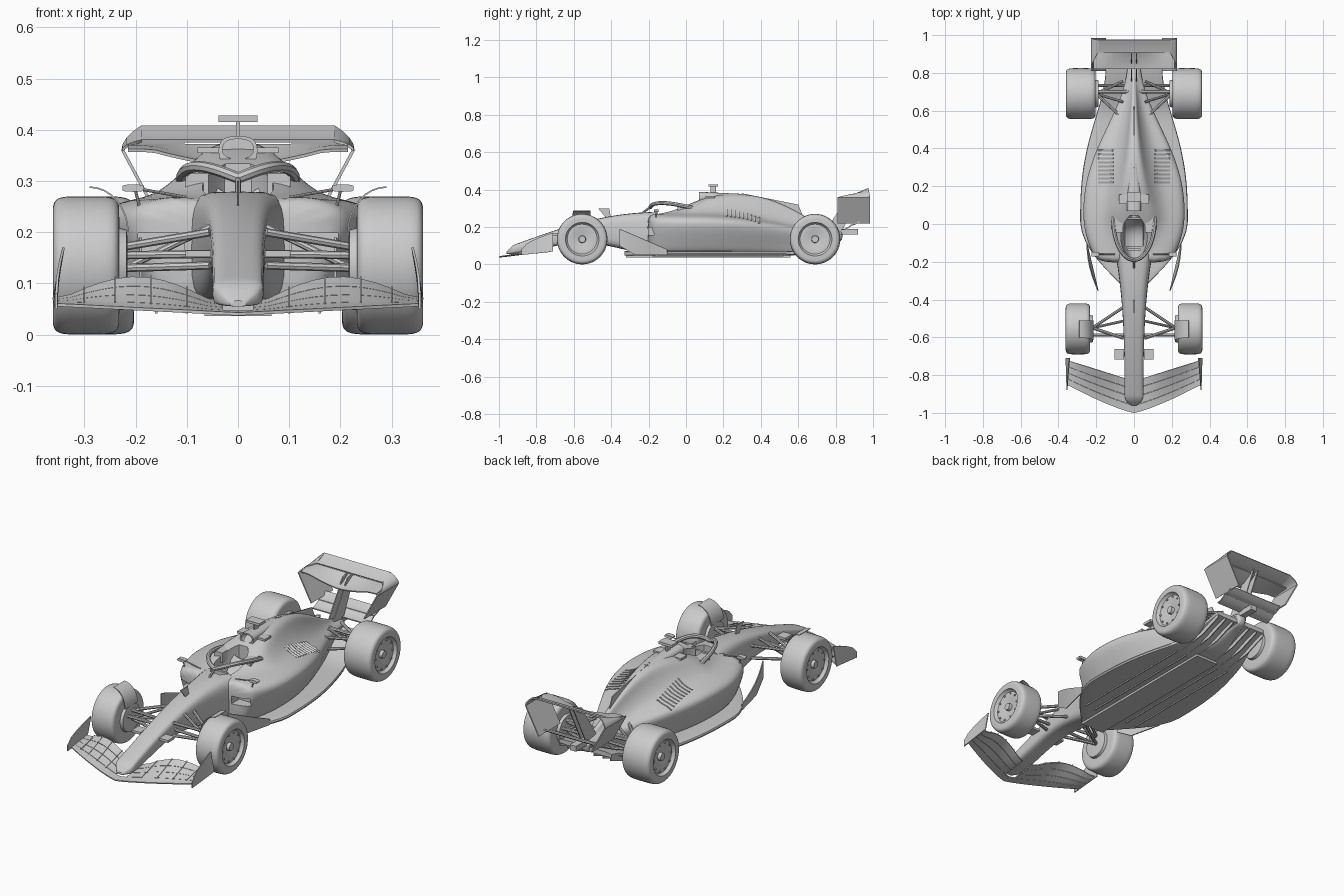
import bpy, bmesh
from math import sin, cos, pi, radians
from mathutils import Vector

cube = bpy.data.objects.get("Cube")
if cube:
    bpy.data.objects.remove(cube)

shade = (.6, .6, .6, 1)
grey = bpy.data.materials.new("plain_grey")
grey.use_nodes = True
grey.diffuse_color = shade
grey.node_tree.nodes["Principled BSDF"].inputs["Base Color"].default_value = shade


def steps(count):
    return [i / count for i in range(count + 1)]


def mix(start, end, t):
    return start + (end - start) * t


def ease(t):
    t = min(1, max(0, t))
    return t * t * (3 - 2 * t)


def finish(name, data, subdivide=0, thick=0, mirror=False, cutters=()):
    """Make the object, add and apply its modifiers, shade it."""
    ob = bpy.data.objects.new(name, data)
    bpy.context.collection.objects.link(ob)
    data.materials.append(grey)
    if subdivide:
        ob.modifiers.new("smooth", "SUBSURF").levels = subdivide
    if thick:
        solid = ob.modifiers.new("thickness", "SOLIDIFY")
        solid.thickness, solid.offset = thick, 0
    if mirror:
        ob.modifiers.new("mirror", "MIRROR").use_mirror_merge = False
    for cutter in cutters:
        cut = ob.modifiers.new("cut", "BOOLEAN")
        cut.operation, cut.object, cut.solver = "DIFFERENCE", cutter, "EXACT"
    bpy.ops.object.select_all(action="DESELECT")
    ob.select_set(True)
    bpy.context.view_layer.objects.active = ob
    bpy.ops.object.convert(target="MESH")
    ob = bpy.context.view_layer.objects.active
    bpy.ops.object.shade_smooth_by_angle(angle=radians(35))
    return ob


def skin(name, rows, closed=False, **options):
    """Skin rows of points: closed rows make a capped loft, open rows a sheet."""
    bm = bmesh.new()
    verts = [[bm.verts.new(point) for point in row] for row in rows]
    count = len(rows[0])
    for a, b in zip(verts, verts[1:]):
        for i in range(count if closed else count - 1):
            j = (i + 1) % count
            bm.faces.new((a[i], a[j], b[j], b[i]))
    if closed:
        bm.faces.new(verts[0])
        bm.faces.new(verts[-1])
    bmesh.ops.recalc_face_normals(bm, faces=bm.faces)
    mesh = bpy.data.meshes.new(name)
    bm.to_mesh(mesh)
    bm.free()
    return finish(name, mesh, **options)


def loft(name, rows, **options):
    return skin(name, rows, closed=True, **options)


def plate(name, x, outline, thick=.005, **options):
    """Upright plate from a (y, z) outline."""
    mesh = bpy.data.meshes.new(name)
    mesh.from_pydata([(x, y, z) for y, z in outline], [], [range(len(outline))])
    return finish(name, mesh, thick=thick, **options)


def box(name, centre, size, **options):
    centre, half = Vector(centre), Vector(size) / 2
    corners = ((-1, -1), (1, -1), (1, 1), (-1, 1))
    return loft(name, [[centre + half * Vector((a, end, b)) for a, b in corners]
                       for end in (-1, 1)], **options)


def rod(name, points, radius, mirror=True):
    curve = bpy.data.curves.new(name, "CURVE")
    curve.dimensions, curve.bevel_depth, curve.bevel_resolution = "3D", radius, 2
    curve.use_fill_caps = True
    spline = curve.splines.new("POLY")
    spline.points.add(len(points) - 1)
    for target, point in zip(spline.points, points):
        target.co = (*point, 1)
    return finish(name, curve, mirror=mirror)


def power(value, exponent):
    return abs(value) ** exponent * (1 if value >= 0 else -1)


def oval(y, width, bottom, top, exponent=.5):
    """Superellipse ring across the car."""
    angles = [2 * pi * t for t in steps(24)[:-1]]
    return [(width * power(cos(a), exponent), y,
             mix(bottom, top, .5 + power(sin(a), exponent) / 2)) for a in angles]


def disc(y, z, x, radius, count=48):
    angles = [2 * pi * t for t in steps(count)[:-1]]
    return [(x, y + radius * cos(a), z + radius * sin(a)) for a in angles]


# Cutters for the cockpit opening, side inlets and air intake
cockpit = loft("cockpit_cutter", [oval(mix(-.2, .06, t), .07 * sin(pi * t) ** .6, .16, .4, .8)
                                  for t in steps(16)[1:-1]])
inlet = box("inlet_cutter", (.15, -.22, .178), (.09, .16, .04), mirror=True)
intake = loft("intake_cutter", [oval(y, .03, .343, .382, .8) for y in (0, .13)])
cutters = (cockpit, inlet, intake)
for cutter in cutters:
    cutter.hide_render = True


# Nose and chassis
def chassis_ring(t):
    tip = min(1, .1 + 20 * t) ** .5
    low = .055 + .06 * sin(pi * t) ** 2
    high = .09 + .19 * sin(pi / 2 * t)
    return oval(mix(-.96, -.15, t), (.05 + .05 * t ** 3) * tip, low, mix(low, high, tip))


loft("nose_and_chassis", [chassis_ring(t) for t in steps(48)], cutters=[cockpit])


# Sidepods and engine cover in one lofted skin
def body_ring(y):
    front, rear = max(0, .05 - y) / .26, max(0, y - .05) / .79
    full = 1 - ease(rear ** 1.2)
    waist = .035 + .235 * full - .08 * front ** 2
    shoulder = .17 + .09 * full
    cover = .012 + .11 * (1 - rear) ** 2 - .035 * front
    spine = .268 + .11 * ease((y + .2) / .42) - .195 * ease(max(0, (y - .22) / .62) ** 1.4)
    base = .05 + .07 * ease((y - .6) / .24)
    half = [(0, base), (waist / 2, base), (waist * .75, base + .01), (waist * .82, base + .05),
            (waist, mix(base, shoulder, .7)), (waist, mix(base, shoulder, .9)),
            (waist * .86, shoulder), (waist * .35 + cover * .6, shoulder + .01),
            (cover, mix(shoulder, spine, .6)), (cover * .72, spine - .005), (0, spine)]
    return [(x, y, z) for x, z in half] + [(-x, y, z) for x, z in half[-2:0:-1]]


body = loft("sidepods_and_engine_cover", [body_ring(mix(-.21, .84, t)) for t in steps(20)],
            subdivide=2, cutters=[cockpit, inlet])
loft("air_intake", [oval(mix(.07, .32, t), .038 - .02 * t * t, .33, .388 - .012 * t, .75)
                    for t in steps(6)], cutters=[intake])
plate("spine_fin", 0, [(.25, .35), (.3, .38), (.6, .32), (.65, .2)])
for cutter in cutters:
    bpy.data.objects.remove(cutter)

# Cooling louvres laid on the cover
bpy.context.view_layer.update()
for t in steps(8):
    row = []
    for across in steps(3):
        spot = (mix(.11, .19, across), mix(.22, .39, t), 1)
        hit, place, normal, face = body.ray_cast(spot, (0, 0, -1))
        if hit:
            row.append([place + Vector((0, -.005, 0)), place + Vector((0, .005, .004))])
    skin("louvre", row, thick=.003, mirror=True)


# Floor, plank, strakes, diffuser and front fences
def floor_ring(y):
    front, rear = min(1, (y + .33) / .35), max(0, y) / .82
    width = .06 + .225 * sin(pi / 2 * front) - .135 * ease(rear ** 1.5)
    base = .047 + .08 * ease((y - .55) / .3)
    return oval(y, width, base, base + .024, .35)


loft("floor", [floor_ring(mix(-.33, .82, t)) for t in steps(24)])
box("plank", (0, .12, .044), (.13, .88, .016))
for x in (.1, .16):
    box("floor_strake", (x, .17, .048), (.005, .7, .014), mirror=True)
for x in (.05, .1, .145):
    plate("diffuser_fence", x, [(.55, .045), (.7, .065), (.82, .11), (.82, .14)], mirror=True)
skin("floor_fence", [[(mix(.19, .25, t) + .015 * z * sin(pi * t), mix(-.355, -.1, t), height)
                      for z, height in ((0, .1 - .05 * ease(3 * t)), (1, .19 - .11 * t))]
                     for t in steps(6)], thick=.005, mirror=True)

# Wheels: rounded tyre running into a dished rim, bolts and inner drum
radius = .135
dish = [(.004, .088), (.012, .085), (.016, .08), (.014, .06),
        (.026, .03), (.026, .02), (.01, .018), (.01, .01)]
for end, y, inner, outer in (("front", -.555, .232, .362), ("rear", .69, .203, .361)):
    profile = [(mix(inner, outer, .5 - power(cos(pi * t), .4) / 2),
                mix(.09, radius, sin(pi * t) ** .4)) for t in steps(24)]
    profile += [(outer - depth, r) for depth, r in dish]
    loft(end + "_wheel", [disc(y, radius, x, r) for x, r in profile], mirror=True)
    loft(end + "_brake_drum", [disc(y, radius, inner + depth, r)
                               for depth, r in ((-.016, .055), (-.014, .07), (.03, .08))], mirror=True)
    for t in steps(10)[1:]:
        angle = 2 * pi * t
        loft("rim_bolt", [disc(y + .07 * cos(angle), radius + .07 * sin(angle), outer - depth, .005, 8)
                          for depth in (.02, .01)], mirror=True)

# Winglets over the front wheels
skin("wheel_winglet", [[(.29 - .075 * cos(pi / 2 * t), y, .2 + .088 * sin(pi / 2 * t))
                        for y in (-.6 - .015 * (1 - t), -.51)] for t in steps(8)], thick=.003, mirror=True)

# Suspension: two wishbones, a pushrod and a track rod at each wheel
for end, y, root, hub, reach in (("front", -.55, .055, .22, .11), ("rear", .69, .06, .2, -.13)):
    for high, low in ((.2, .172), (.135, .13)):
        for along in (reach, -reach / 2):
            rod(end + "_wishbone", [(root, y + along, high), (hub, y, low)], .008)
    rod(end + "_pushrod", [(root, y + reach / 3, .21), (hub, y, .13)], .007)
    rod(end + "_track_rod", [(root / 2, y - reach / 3, .158), (hub, y - reach / 3, .155)], .008)
rod("rear_driveshaft", [(.03, .7, .185), (.2, .7, .185)], .009)


# Front wing: four slotted elements, brackets and end plates
tip = .355


def wing_point(x, chord):
    span = x / tip
    rise = .045 * sin(pi * min(1, max(0, (x - .05) / .29)))
    return (x, mix(-1 + .15 * span ** 1.25, -.83 + .11 * span, chord),
            mix(.04 + .018 * span, .062 + .008 * span + rise, chord ** 1.3))


for i in range(4):
    spans = steps(12)[min(i, 1):]
    skin("front_wing_element", [[wing_point(tip * s, (i + part) / 4) for part in (0, .5, .96)]
                                for s in spans], thick=.006, mirror=True)
for x in (.1, .17, .24, .3):
    edge = [wing_point(x, t)[1:] for t in (.2, .5, .8, 1)]
    plate("wing_bracket", x, edge + [(y, z + .006) for y, z in edge[::-1]], thick=.003, mirror=True)
skin("front_wing_end_plate", [[(tip + .005 * t, y, .05 + .02 * t), (tip - .014 * t, y, .08 + .09 * t ** .6)]
                              for t in steps(6) for y in [mix(-.88, -.71, t)]], thick=.005, mirror=True)

# Rear wing: main plane, flap, curved end plates, beam wing and pillars
main, flap = [], []
for x in [.215 * t for t in steps(8)]:
    lift = .03 * min(1, x / .17) ** 1.6
    main.append([(x, .82, .33 + lift), (x, .86, .337 + lift), (x, .915, .37)])
    flap.append([(x, .91, .378), (x, .94, .388), (x, .975, .406)])
skin("rear_wing_main", main, thick=.006, mirror=True)
skin("rear_wing_flap", flap[:-1], thick=.006, mirror=True)
rows = []
for t in steps(16):
    corner = max(0, 1 - 4 * t)
    x = .225 - .075 * max(0, t - .25) / .75 - .037 * corner ** 2
    z = mix(.406, .22, t)
    rows.append([(x, .81 + .1 * corner, z - .028 * corner), (x, .985 - .01 * corner, z)])
skin("rear_wing_end_plate", rows, thick=.006, mirror=True)
for y, z in ((.83, .185), (.88, .21)):
    skin("beam_wing", [[(x, y + .055 * t, z + .025 * t * t) for t in steps(3)]
                       for x in (0, .158)], thick=.006, mirror=True)
plate("wing_pillar", .013, [(.74, .17), (.83, .17), (.94, .39), (.87, .37)], mirror=True)
box("rear_light", (0, .87, .175), (.035, .1, .028))

# Halo
arc = [pi / 2 * t for t in steps(12)]
rod("halo_ring", [(.11 * sin(a), .02 - .21 * cos(a), .306 + .022 * sin(2 * a)) for a in arc]
    + [(.113, .07, .28)], .011)
rod("halo_strut", [(0, -.25, .255), (0, -.22, .285), (0, -.19, .306)], .006, mirror=False)

# Cockpit fittings
box("headrest", (.08, 0, .29), (.045, .09, .05), mirror=True)
skin("seat", [[(x, mix(-.12, .03, t), .17 + .1 * t ** 4 + 8 * x * x) for x in (-.05, -.025, 0, .025, .05)]
              for t in steps(5)], thick=.008)
box("steering_wheel", (0, -.135, .255), (.07, .012, .035))

# Mirrors, cameras and sensor mast
loft("mirror", [[(x + .205, y, z) for x, y, z in oval(end, .021, .279, .293)]
                for end in (-.172, -.148)], mirror=True)
rod("mirror_stay", [(.2, -.16, .28), (.19, -.16, .24)], .003)
rod("mirror_arm", [(.19, -.16, .284), (.1, -.16, .268)], .003)
box("camera_mast", (0, .145, .395), (.008, .03, .05))
box("top_camera", (0, .145, .422), (.076, .05, .013))
box("side_camera", (.057, .13, .36), (.045, .05, .011), mirror=True)
box("nose_camera", (.078, -.69, .158), (.05, .055, .012), mirror=True)
plate("sensor_mast", 0, [(-.42, .24), (-.4, .24), (-.41, .3), (-.47, .3)], thick=.004)
